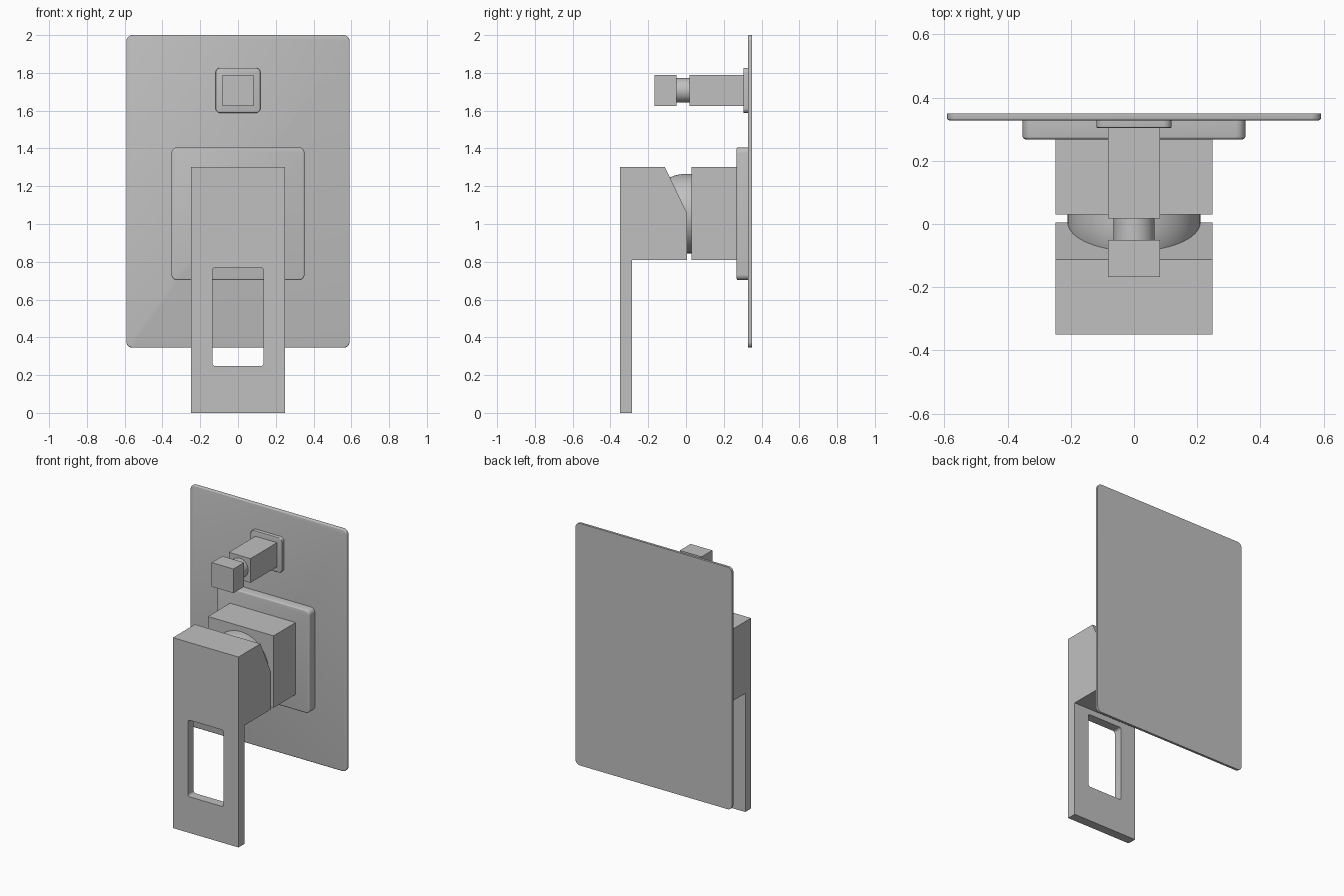
import bpy
import bmesh
import math
from mathutils import Matrix, Vector

default_cube = bpy.data.objects.get("Cube")
if default_cube:
    bpy.data.objects.remove(default_cube, do_unlink=True)

# One satin grey metal finish
GREY = (0.53, 0.53, 0.53, 1.0)
metal = bpy.data.materials.new("satin_grey")
metal.use_nodes = True
metal.diffuse_color = GREY
metal.node_tree.nodes["Principled BSDF"].inputs["Base Color"].default_value = GREY


def finish(name, bm, smooth=False):
    """Turn a bmesh into a named object with the shared finish."""
    bmesh.ops.recalc_face_normals(bm, faces=bm.faces)
    mesh = bpy.data.meshes.new(name)
    bm.to_mesh(mesh)
    bm.free()
    mesh.materials.append(metal)
    obj = bpy.data.objects.new(name, mesh)
    bpy.context.collection.objects.link(obj)
    bpy.ops.object.select_all(action='DESELECT')
    obj.select_set(True)
    bpy.context.view_layer.objects.active = obj
    if smooth:
        bpy.ops.object.shade_smooth_by_angle(angle=math.radians(35))
    return obj


def block(name, half_width, y_range, z_range, corner=0, lip=0):
    """Box centred on x, with optional rounded corners and a softened front rim."""
    (y0, y1), (z0, z1) = y_range, z_range
    bm = bmesh.new()
    place = Matrix.Translation((0, (y0 + y1) / 2, (z0 + z1) / 2))
    size = Matrix.Diagonal((2 * half_width, y1 - y0, z1 - z0, 1))
    bmesh.ops.create_cube(bm, size=1, matrix=place @ size)
    if corner:
        depth_edges = [e for e in bm.edges
                       if abs(e.verts[0].co.y - e.verts[1].co.y) > 1e-4]
        bmesh.ops.bevel(bm, geom=depth_edges, offset=corner, segments=6,
                        profile=0.5, affect='EDGES')
    if lip:
        rim = [e for e in bm.edges if all(v.co.y < y0 + 1e-4 for v in e.verts)]
        bmesh.ops.bevel(bm, geom=rim, offset=lip, segments=3,
                        profile=0.5, affect='EDGES')
    return finish(name, bm, smooth=corner > 0)


def turned(name, profile, z, steps=64):
    """Revolve (radius, y) points around a front-to-back axis at height z."""
    bm = bmesh.new()
    verts = [bm.verts.new((r, y, z)) for r, y in profile]
    edges = [bm.edges.new(pair) for pair in zip(verts, verts[1:])]
    bmesh.ops.spin(bm, geom=verts + edges, cent=(0, 0, z), axis=(0, 1, 0),
                   angle=math.tau, steps=steps)
    bmesh.ops.remove_doubles(bm, verts=bm.verts, dist=1e-5)
    return finish(name, bm, smooth=True)


# Wall plate and mixer trim
block("wall_plate", 0.591, (0.328, 0.349), (0.345, 2.0), corner=0.032, lip=0.006)
block("mixer_trim", 0.352, (0.268, 0.328), (0.703, 1.406), corner=0.03, lip=0.008)
block("mixer_body", 0.248, (0.03, 0.268), (0.81, 1.302))

# Domed pivot between body and handle
R = 0.21
dome = [(R * math.sin(a), -R * math.cos(a))
        for a in (math.pi / 2 * i / 16 for i in range(17))]
turned("pivot_dome", dome + [(R, 0.031), (0, 0.031)], 1.055)

# Lever handle: side profile (y, z) extruded across the width
side = [(-0.349, 0), (-0.286, 0), (-0.286, 0.81), (0.004, 0.81),
        (0.004, 1.06), (-0.112, 1.302), (-0.349, 1.302)]
bm = bmesh.new()
face = bm.faces.new([bm.verts.new((-0.248, y, z)) for y, z in side])
swept = bmesh.ops.extrude_face_region(bm, geom=[face])["geom"]
bmesh.ops.translate(bm, vec=Vector((0.496, 0, 0)),
                    verts=[v for v in swept if isinstance(v, bmesh.types.BMVert)])
handle = finish("lever_handle", bm)

# Rounded window cut through the lever
cutter = block("window_cutter", 0.135, (-0.45, -0.2), (0.247, 0.771), corner=0.016)
cutter.hide_render = True
cut = handle.modifiers.new("window", 'BOOLEAN')
cut.operation = 'DIFFERENCE'
cut.solver = 'EXACT'
cut.object = cutter
bpy.ops.object.select_all(action='DESELECT')
handle.select_set(True)
bpy.context.view_layer.objects.active = handle
bpy.ops.object.modifier_apply(modifier=cut.name)
bpy.data.objects.remove(cutter, do_unlink=True)
bpy.ops.object.shade_smooth_by_angle(angle=math.radians(20))

# Diverter: trim, square stem, round neck and knob
block("diverter_trim", 0.119, (0.304, 0.328), (1.588, 1.827), corner=0.026, lip=0.004)
block("diverter_stem", 0.082, (0.018, 0.304), (1.625, 1.79))
turned("diverter_neck", [(0, -0.052), (0.065, -0.052), (0.065, 0.019), (0, 0.019)],
       1.707, steps=40)
block("diverter_knob", 0.082, (-0.167, -0.051), (1.625, 1.79))
